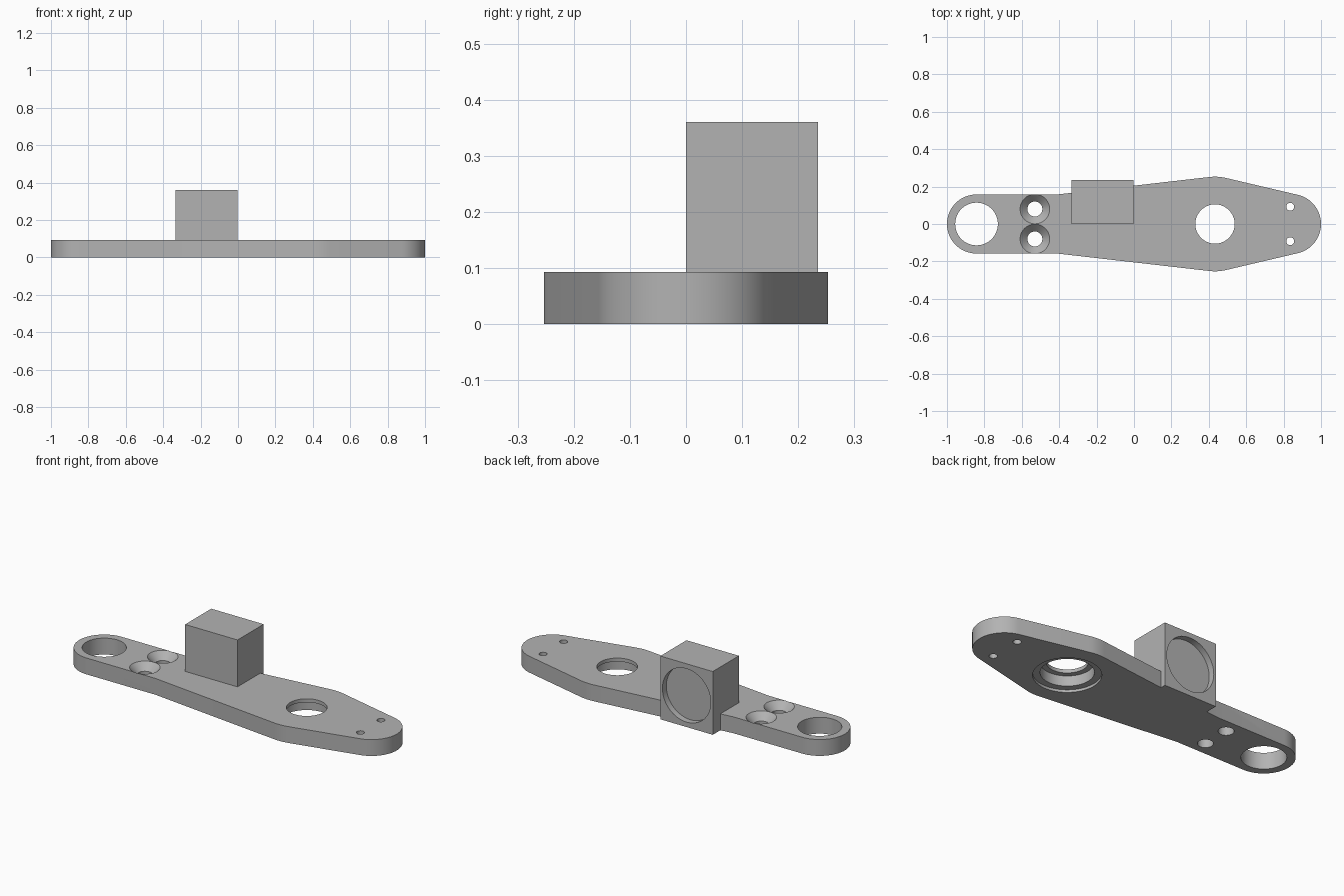
import bpy, bmesh, math
from mathutils import Matrix, Vector

if "Cube" in bpy.data.objects:
    bpy.data.objects.remove(bpy.data.objects["Cube"])

grey = bpy.data.materials.new("plain grey")
grey.diffuse_color = (0.45, 0.45, 0.45, 1)
grey.use_nodes = True
grey.node_tree.nodes["Principled BSDF"].inputs["Base Color"].default_value = grey.diffuse_color


def make_object(name, bm):
    bmesh.ops.recalc_face_normals(bm, faces=bm.faces[:])
    mesh = bpy.data.meshes.new(name)
    bm.to_mesh(mesh)
    bm.free()
    mesh.materials.append(grey)
    ob = bpy.data.objects.new(name, mesh)
    bpy.context.collection.objects.link(ob)
    return ob


def prism(name, outline, z0, z1):
    bm = bmesh.new()
    face = bm.faces.new([bm.verts.new((x, y, z0)) for x, y in outline])
    top = bmesh.ops.extrude_face_region(bm, geom=[face])["geom"]
    bmesh.ops.translate(bm, vec=(0, 0, z1 - z0),
                        verts=[v for v in top if isinstance(v, bmesh.types.BMVert)])
    return make_object(name, bm)


def stepped_cutter(name, profile, matrix, n=64):
    """Closed solid of revolution from (radius, height) pairs."""
    bm = bmesh.new()
    rings = [[bm.verts.new((r * math.cos(math.tau * i / n), r * math.sin(math.tau * i / n), z))
              for i in range(n)] for r, z in profile]
    for a, b in zip(rings, rings[1:]):
        for i in range(n):
            bm.faces.new((a[i], a[(i + 1) % n], b[(i + 1) % n], b[i]))
    bm.faces.new(rings[0])
    bm.faces.new(rings[-1])
    bm.transform(matrix)
    return make_object(name, bm)


def arc(cx, r, a0, a1, n):
    return [(cx + r * math.cos(math.radians(a0 + (a1 - a0) * i / n)),
             r * math.sin(math.radians(a0 + (a1 - a0) * i / n))) for i in range(n + 1)]


def boolean(target, other, operation):
    mod = target.modifiers.new(other.name, "BOOLEAN")
    mod.object, mod.operation, mod.solver = other, operation, "EXACT"
    bpy.context.view_layer.objects.active = target
    bpy.ops.object.modifier_apply(modifier=mod.name)
    bpy.data.objects.remove(other)


T = 0.093                       # plate thickness
END, WAIST, HUB = 0.158, -0.41, 0.433

# Arm plate: round ends, straight neck, wide rounded hub
upper = arc(0.84, 0.16, 0, 76.8, 16) + arc(HUB, 0.253, 76.8, 96.5, 6) + [(WAIST, END)]
upper += arc(-0.842, END, 90, 180, 18)
lower = [(x, -y) for x, y in reversed(upper[1:-1])]
plate = prism("arm_plate", upper + lower, 0, T)

# Upright block, flush with the plate underside
x0, x1, y1 = -0.333, -0.003, 0.235
block = prism("upright_block", [(x0, 0), (x1, 0), (x1, y1), (x0, y1)], 0, 0.36)
boolean(plate, block, "UNION")

# Holes: end bore, stepped hub bore, countersunk pair, small pair
low, high = -0.02, T + 0.02
holes = [
    (-0.842, 0, [(0.114, low), (0.114, high)]),
    (HUB, 0, [(0.172, low), (0.172, 0.015), (0.135, 0.015), (0.135, 0.073),
              (0.105, 0.073), (0.105, high)]),
]
for s in (-1, 1):
    holes.append((-0.53, s * 0.08, [(0.04, low), (0.04, T - 0.04), (0.079, T),
                                    (0.079, high)]))
    holes.append((0.835, s * 0.092, [(0.021, low), (0.021, high)]))
for x, y, profile in holes:
    boolean(plate, stepped_cutter("hole_cutter", profile, Matrix.Translation((x, y, 0))),
            "DIFFERENCE")

# Shallow round pocket in the back of the block
place = Matrix.Translation(((x0 + x1) / 2, y1, 0.18)) @ Matrix.Rotation(math.pi / 2, 4, "X")
boolean(plate, stepped_cutter("pocket_cutter", [(0.152, -0.05), (0.152, 0.035)], place),
        "DIFFERENCE")

# Smooth curved walls, keep edges crisp
bpy.ops.object.select_all(action="DESELECT")
plate.select_set(True)
bpy.context.view_layer.objects.active = plate
bpy.ops.object.shade_smooth_by_angle(angle=math.radians(25))
